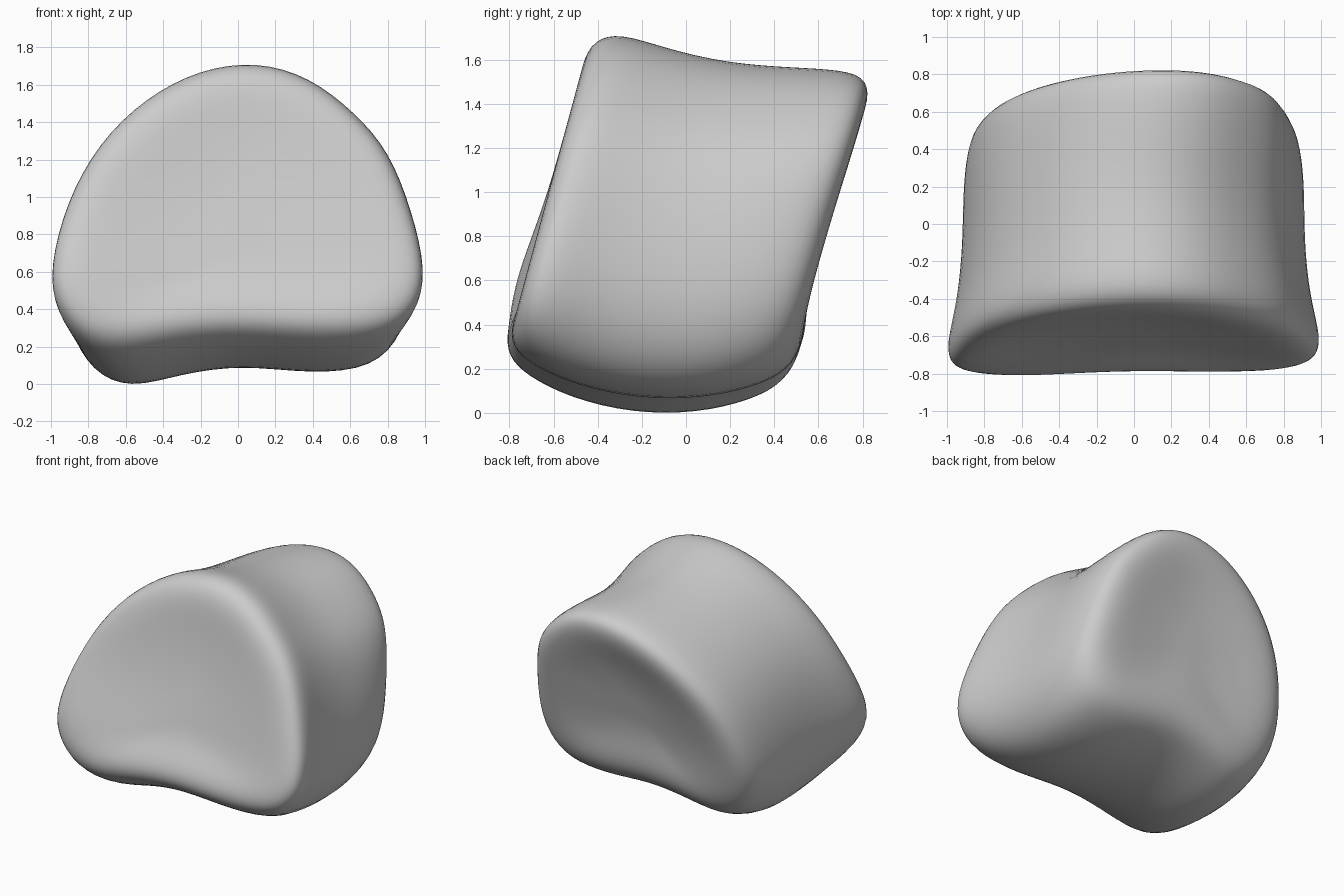
import bpy
import bmesh

cube = bpy.data.objects.get("Cube")
if cube:
    bpy.data.objects.remove(cube)

# Domed outline with a hollow underside, as (x, z)
OUTLINE = [(.1, 1.71), (.38, 1.63), (.62, 1.44), (.8, 1.24), (.92, .93),
           (1, .54), (.95, .27), (.78, .09), (.42, .06), (.02, .11), (-.33, .06),
           (-.62, -.02), (-.84, .07), (-.97, .29), (-1, .56), (-.91, .97),
           (-.74, 1.28), (-.49, 1.52), (-.2, 1.67)]
HEIGHT = 1.71
MIDDLE = .8
LEAN = .27

# Sections front to back: depth, half width, bottom, top
SECTIONS = [(-.6, .25, .62, 1.1), (-.625, .6, .5, 1.38), (-.66, .87, .37, 1.6),
            (-.63, 1.0, .25, 1.71), (-.52, 1.02, .16, 1.74), (-.3, .96, .06, 1.67),
            (0, .93, -.01, 1.6), (.3, .93, -.01, 1.58), (.53, .91, .05, 1.57),
            (.66, .86, .13, 1.53), (.695, .72, .28, 1.4), (.65, .45, .48, 1.2),
            (.63, .2, .65, 1)]


def section_point(x, z, depth, width, low, high):
    """Place an outline point on a leaning section, keeping mid height fixed."""
    x *= width
    if z > MIDDLE:
        z = MIDDLE + (z - MIDDLE) * (high - MIDDLE) / (HEIGHT - MIDDLE)
    else:
        z = MIDDLE - (MIDDLE - z) * (MIDDLE - low) / MIDDLE
    y = depth + LEAN * (z - .9)
    if depth > 0:
        # Back corners curve forward, and the back ridge leans to one side
        y -= .08 * x ** 4 * depth / .65
        x += .17 * max(0, z - MIDDLE) * depth / .65
    else:
        # One side of the front swells at its widest height
        y += .2 * depth * max(0, -x) * max(0, .4 - abs(z - .6))
    return x, y, z


bm = bmesh.new()
rings = [[bm.verts.new(section_point(x, z, *section)) for x, z in OUTLINE]
         for section in SECTIONS]

n = len(OUTLINE)
for a, b in zip(rings, rings[1:]):
    for i in range(n):
        j = (i + 1) % n
        bm.faces.new((a[i], a[j], b[j], b[i]))

# Close both end faces with a fan
for ring in (rings[0], rings[-1]):
    bmesh.ops.poke(bm, faces=[bm.faces.new(ring)])
bmesh.ops.recalc_face_normals(bm, faces=bm.faces)
for face in bm.faces:
    face.smooth = True

mesh = bpy.data.meshes.new("stone_body")
bm.to_mesh(mesh)
bm.free()
stone = bpy.data.objects.new("stone_body", mesh)
bpy.context.collection.objects.link(stone)
sub = stone.modifiers.new("Smooth", 'SUBSURF')
sub.levels = sub.render_levels = 2

# Plain grey surface
grey = bpy.data.materials.new("stone_grey")
grey.use_nodes = True
colour = (.6, .6, .6, 1)
grey.diffuse_color = colour
grey.node_tree.nodes["Principled BSDF"].inputs["Base Color"].default_value = colour
mesh.materials.append(grey)
